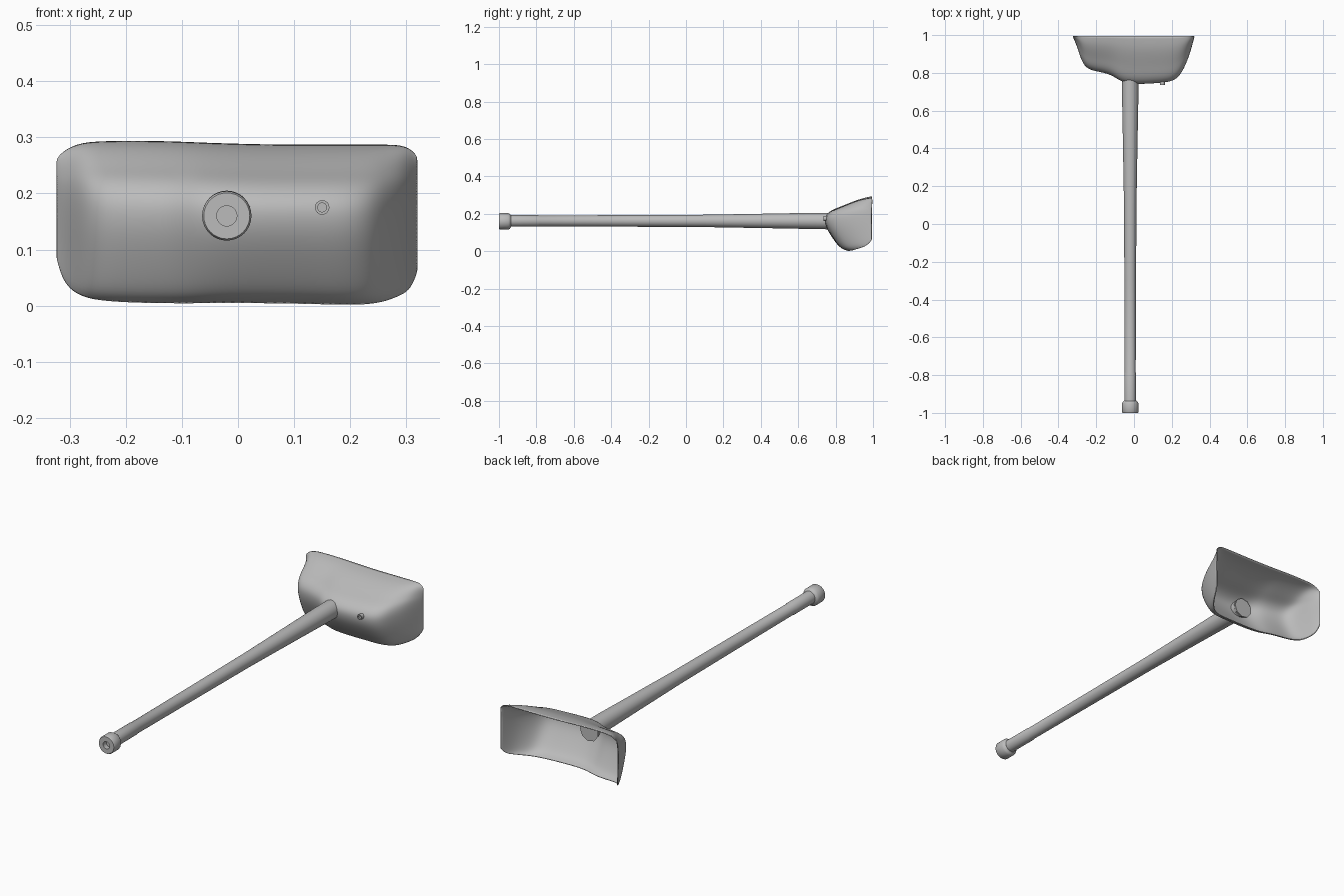
import bpy, bmesh, math

grey = bpy.data.materials.new("plain_grey")
grey.diffuse_color = (0.5, 0.5, 0.5, 1)


def make(name, verts, faces, angle=35):
    me = bpy.data.meshes.new(name)
    me.from_pydata(verts, [], faces)
    bm = bmesh.new()
    bm.from_mesh(me)
    bmesh.ops.recalc_face_normals(bm, faces=bm.faces)
    bm.to_mesh(me)
    bm.free()
    me.materials.append(grey)
    ob = bpy.data.objects.new(name, me)
    bpy.context.collection.objects.link(ob)
    bpy.ops.object.select_all(action='DESELECT')
    ob.select_set(True)
    bpy.context.view_layer.objects.active = ob
    bpy.ops.object.shade_smooth_by_angle(angle=math.radians(angle))
    return ob


def lathe(name, cx, profile, n=32):
    """Turned part along y; profile rows are (y, radius, centre z)."""
    verts, faces = [], []
    for y, r, cz in profile:
        for i in range(n):
            a = 2 * math.pi * i / n
            verts.append((cx + r * math.cos(a), y, cz + r * math.sin(a)))
    for j in range(len(profile) - 1):
        for i in range(n):
            k = (i + 1) % n
            faces.append((j * n + i, j * n + k, (j + 1) * n + k, (j + 1) * n + i))
    faces.append(tuple(range(n)))
    faces.append(tuple(range((len(profile) - 1) * n, len(profile) * n)))
    return make(name, verts, faces)


# Scoop: open cross-section (y, z) from top rim round the front to bottom lip
section = [(0.995, 0.288), (0.94, 0.281), (0.885, 0.262), (0.83, 0.238), (0.775, 0.219),
           (0.745, 0.19), (0.742, 0.16), (0.752, 0.125), (0.775, 0.085),
           (0.802, 0.045), (0.828, 0.015), (0.86, 0.004)]
# Stations along x: x, depth factor, top z, bottom z
stations = [(-0.322, 0.01, 0.262, 0.085), (-0.312, 0.1, 0.272, 0.05), (-0.298, 0.24, 0.281, 0.03),
            (-0.278, 0.5, 0.288, 0.018), (-0.25, 0.69, 0.291, 0.011), (-0.19, 0.74, 0.292, 0.007),
            (-0.12, 0.8, 0.291, 0.006), (-0.075, 0.94, 0.289, 0.006), (-0.02, 1.0, 0.287, 0.007),
            (0.06, 1.0, 0.285, 0.006), (0.13, 0.98, 0.285, 0.005), (0.19, 0.96, 0.285, 0.003),
            (0.235, 0.87, 0.285, 0.004), (0.265, 0.66, 0.285, 0.01), (0.29, 0.42, 0.284, 0.02),
            (0.306, 0.2, 0.278, 0.03), (0.318, 0.01, 0.266, 0.06)]
RIM = 0.995
verts = []
for x, k, top, bottom in stations:
    for y, z in section:
        f = (z - 0.004) / 0.284
        verts.append((x, RIM - (RIM - y) * k, bottom + (top - bottom) * f))
m = len(section)
faces = [(s * m + i, s * m + i + 1, (s + 1) * m + i + 1, (s + 1) * m + i)
         for s in range(len(stations) - 1) for i in range(m - 1)]
scoop = make("scoop", verts, faces, 60)
sub = scoop.modifiers.new("smooth", 'SUBSURF')
sub.levels = sub.render_levels = 2
thick = scoop.modifiers.new("thickness", 'SOLIDIFY')
thick.thickness = 0.004
thick.offset = 0

# Handle: tapered tube with a grip sleeve near the free end
lathe("handle", -0.02, [(-0.96, 0.031, 0.162), (-0.79, 0.031, 0.162), (-0.785, 0.029, 0.162),
                        (-0.3, 0.031, 0.162), (0.1, 0.033, 0.162), (0.45, 0.039, 0.162),
                        (0.66, 0.043, 0.162), (0.77, 0.044, 0.161)])

# End cap with a recessed hole
lathe("end_cap", -0.02, [(-0.975, 0.018, 0.16), (-1.0, 0.018, 0.16), (-1.0, 0.041, 0.16),
                         (-0.995, 0.044, 0.16), (-0.95, 0.044, 0.16), (-0.942, 0.04, 0.16),
                         (-0.935, 0.031, 0.16)])

# Flat faceted seat of the handle inside the scoop
lathe("handle_seat", -0.02, [(0.762, 0.042, 0.158), (0.785, 0.05, 0.158)], 9)

# Small hollow peg on the front of the scoop
lathe("peg", 0.15, [(0.742, 0.008, 0.175), (0.735, 0.008, 0.175), (0.735, 0.013, 0.175),
                    (0.765, 0.013, 0.175)], 16)
